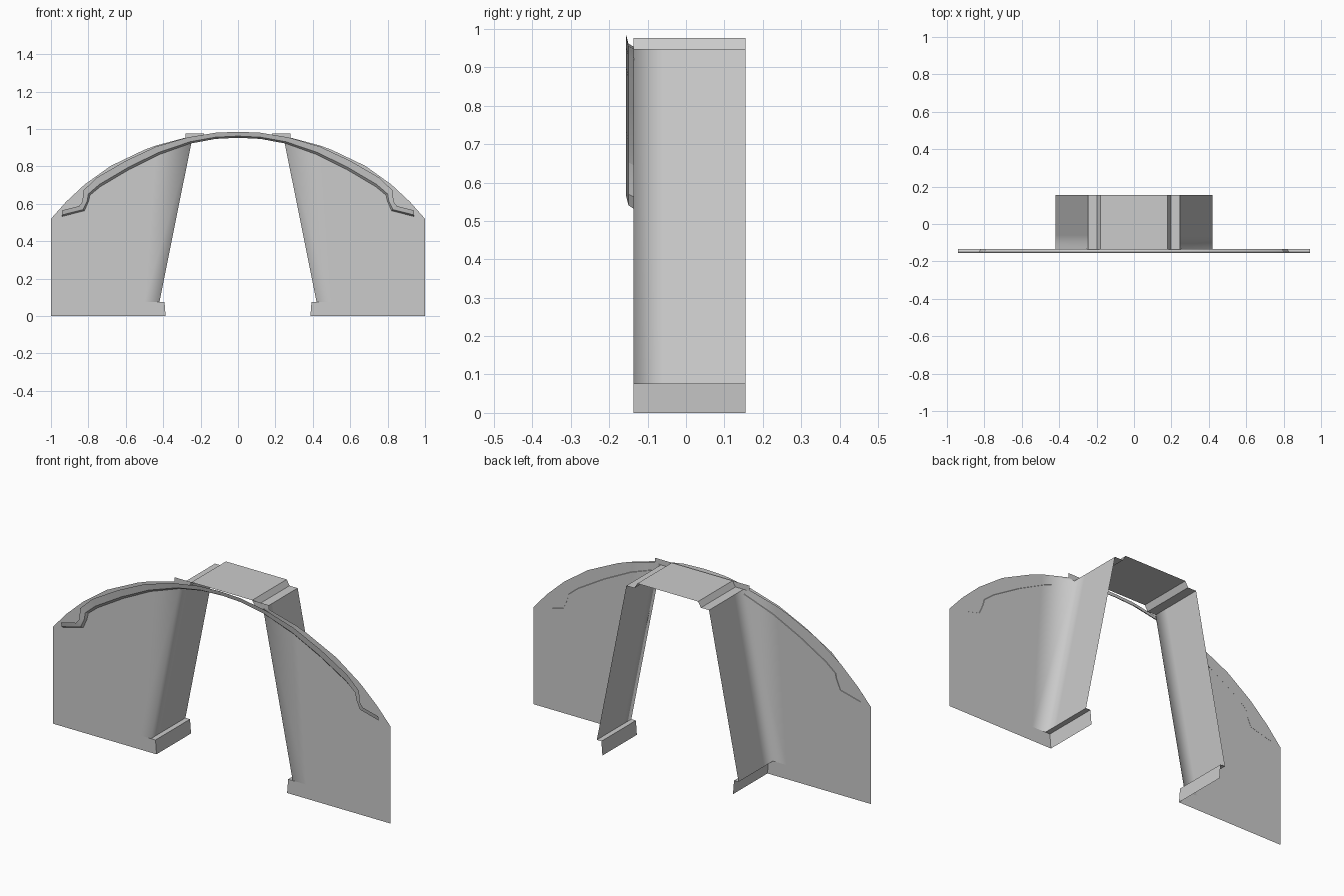
import bpy

if "Cube" in bpy.data.objects:
    bpy.data.objects.remove(bpy.data.objects["Cube"])

WALL_Y, MID_Y, BACK_Y = -0.137, -0.06, 0.155


def make_mesh(name, faces, smooth=False):
    """Weld a list of coordinate faces into one object."""
    index, polys = {}, []
    for face in faces:
        polys.append([index.setdefault(tuple(p), len(index)) for p in face])
    mesh = bpy.data.meshes.new(name)
    mesh.from_pydata(list(index), [], polys)
    for poly in mesh.polygons:
        poly.use_smooth = smooth
    obj = bpy.data.objects.new(name, mesh)
    bpy.context.collection.objects.link(obj)
    return obj


def mirror_x(obj):
    mod = obj.modifiers.new("mirror", 'MIRROR')
    mod.use_axis[0] = True
    mod.merge_threshold = 0.0005


def flat(points):
    return [(x, WALL_Y, z) for x, z in points]


def sweep(profile, ys):
    """Extrude an xz profile through the given y stations."""
    return [[(a[0], y0, a[1]), (a[0], y1, a[1]), (b[0], y1, b[1]), (b[0], y0, b[1])]
            for a, b in zip(profile, profile[1:]) for y0, y1 in zip(ys, ys[1:])]


# Side wall with the slanted jamb, softly shaded around the corner
foot, head = (0.42, 0.075), (0.245, 0.948)
outer = [(0.5, 0.075), (0.5, 0.0), (1, 0), (1, 0.52), (0.92, 0.61), (0.82, 0.703),
         (0.68, 0.803), (0.5, 0.889)]
inner = [foot, (0.5, 0.075), (0.5, 0.889), (0.44, 0.911), (0.28, 0.954), head]
wall = make_mesh("side_wall_and_jamb",
                 [flat(outer), flat(inner)]
                 + sweep([head, foot], [WALL_Y, MID_Y, BACK_Y]), smooth=True)
mirror_x(wall)

# Stepped base at the bottom of each jamb
base_profile = [foot, (0.393, 0.075), (0.387, 0.0)]
base = make_mesh("jamb_base",
                 [flat(base_profile[::-1] + [(0.5, 0.075), (0.5, 0.0)][::1])]
                 + sweep(base_profile, [WALL_Y, BACK_Y]))
mirror_x(base)

# Raised lintel plate with its side steps and corner flaps
lintel_profile = [head, (0.197, 0.948), (0.18, 0.977), (0, 0.977)]
flap = [(0.197, 0.948), (0.28, 0.948), (0.28, 0.977), (0.18, 0.977)]
lintel = make_mesh("lintel", [flat(flap)] + sweep(lintel_profile, [WALL_Y, BACK_Y]))
mirror_x(lintel)

# Flared trim following the arch, with a kicked-out end
lower = [(0.94, 0.531), (0.82, 0.562), (0.797, 0.615), (0.79, 0.645), (0.735, 0.69),
         (0.58, 0.782), (0.42, 0.862), (0.25, 0.923), (0.12, 0.947), (0, 0.953)]
upper = [(0.94, 0.565), (0.85, 0.588), (0.832, 0.61), (0.826, 0.672), (0.755, 0.74),
         (0.6, 0.83), (0.44, 0.905), (0.27, 0.955), (0.12, 0.98), (0, 0.985)]
rows = []
for (x0, z0), (x1, z1) in zip(lower, upper):
    rows.append([(x0 + (x1 - x0) * t, y, z0 + (z1 - z0) * t)
                 for t, y in ((0, -0.135), (0.28, -0.150), (1, -0.156))])
trim = make_mesh("arch_trim", [[r[i], s[i], s[i + 1], r[i + 1]]
                               for r, s in zip(rows, rows[1:]) for i in range(2)])
mirror_x(trim)
bpy.context.view_layer.objects.active = trim
trim.select_set(True)
bpy.ops.object.shade_smooth_by_angle()
